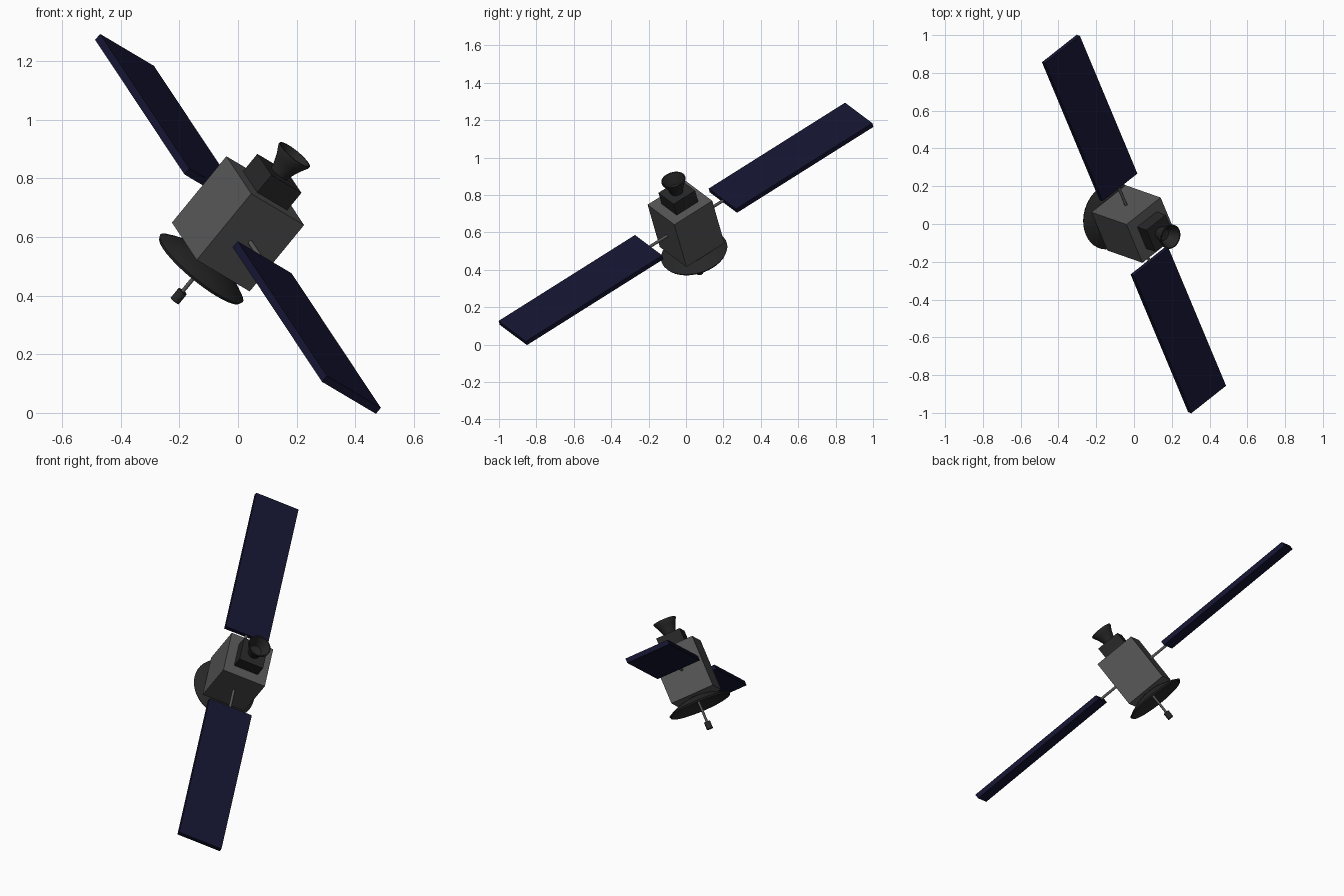
import bpy, bmesh
from math import radians, sin, cos, pi
from mathutils import Matrix, Vector

if "Cube" in bpy.data.objects:
    bpy.data.objects.remove(bpy.data.objects["Cube"])

# Tilted frame: Y runs along the panel wings, Z along the thruster axis
wing = Vector((-0.333, 0.797, 0.502)).normalized()
side = Vector((0.714, 0.56, -0.425))
side = (side - wing * side.dot(wing)).normalized()
axis = side.cross(wing)
FRAME = Matrix.Translation((0, 0, 0.645)) @ Matrix((side, wing, axis)).transposed().to_4x4()


def material(name, rgb):
    m = bpy.data.materials.new(name)
    m.diffuse_color = (*rgb, 1)
    m.use_nodes = True
    m.node_tree.nodes["Principled BSDF"].inputs["Base Color"].default_value = m.diffuse_color
    return m


GREY = material("body_grey", (0.09, 0.09, 0.09))
DARK = material("dark_metal", (0.02, 0.02, 0.02))
BLUE = material("panel_blue", (0.007, 0.007, 0.03))


def finish(name, bm, mat, smooth=False):
    bmesh.ops.recalc_face_normals(bm, faces=bm.faces)
    mesh = bpy.data.meshes.new(name)
    bm.to_mesh(mesh)
    bm.free()
    mesh.materials.append(mat)
    ob = bpy.data.objects.new(name, mesh)
    bpy.context.collection.objects.link(ob)
    ob.matrix_world = FRAME
    if smooth:
        bpy.ops.object.select_all(action='DESELECT')
        ob.select_set(True)
        bpy.context.view_layer.objects.active = ob
        bpy.ops.object.shade_smooth_by_angle(angle=radians(35))
    return ob


def box(name, centre, size, mat):
    bm = bmesh.new()
    bmesh.ops.create_cube(bm, size=1, matrix=Matrix.Translation(centre) @ Matrix.Diagonal((*size, 1)))
    return finish(name, bm, mat)


def lathe(name, profile, mat, turn=Matrix(), steps=32):
    """Spin a closed (radius, height) profile around local Z."""
    bm = bmesh.new()
    rings = []
    for r, z in profile:
        if r == 0:
            rings.append([bm.verts.new((0, 0, z))] * steps)
        else:
            rings.append([bm.verts.new((r * cos(2 * pi * i / steps), r * sin(2 * pi * i / steps), z))
                          for i in range(steps)])
    for a, b in zip(rings, rings[1:]):
        for i in range(steps):
            j = (i + 1) % steps
            bm.faces.new(list(dict.fromkeys((a[i], a[j], b[j], b[i]))))
    bm.transform(turn)
    return finish(name, bm, mat, True)


def rod(name, radius, z0, z1, mat, turn=Matrix(), steps=16):
    return lathe(name, [(0, z0), (radius, z0), (radius, z1), (0, z1)], mat, turn, steps)


# Body and thruster mount
box("body", (0, 0, 0), (0.254, 0.254, 0.30), GREY)
box("thruster_mount", (0, 0, 0.188), (0.144, 0.144, 0.08), DARK)

# Open flared thruster bell
lathe("thruster_bell", [(0, 0.226), (0.034, 0.226), (0.040, 0.25), (0.051, 0.278), (0.066, 0.306),
                        (0.066, 0.313), (0.060, 0.313), (0.046, 0.284), (0.034, 0.252), (0, 0.245)], DARK)

# Solar wings and their struts
for label, s in (("left", -1), ("right", 1)):
    box(label + "_solar_panel", (0, s * 0.704, 0), (0.259, 0.914, 0.027), BLUE)
    rod(label + "_panel_strut", 0.008, 0.12, 0.26, GREY, Matrix.Rotation(-s * pi / 2, 4, 'X'))

# Shallow dish opening away from the body
R, APEX, DEPTH, N = 0.182, -0.148, 0.053, 8
outer = [(R * i / N, APEX - DEPTH * (i / N) ** 2) for i in range(N + 1)]
inner = [(r * 0.97, z - 0.01) for r, z in reversed(outer)]
lathe("dish", outer + inner, DARK, steps=40)

# Feed mast and tip
rod("feed_mast", 0.007, -0.31, -0.15, GREY)
rod("feed_tip", 0.018, -0.348, -0.305, DARK)
